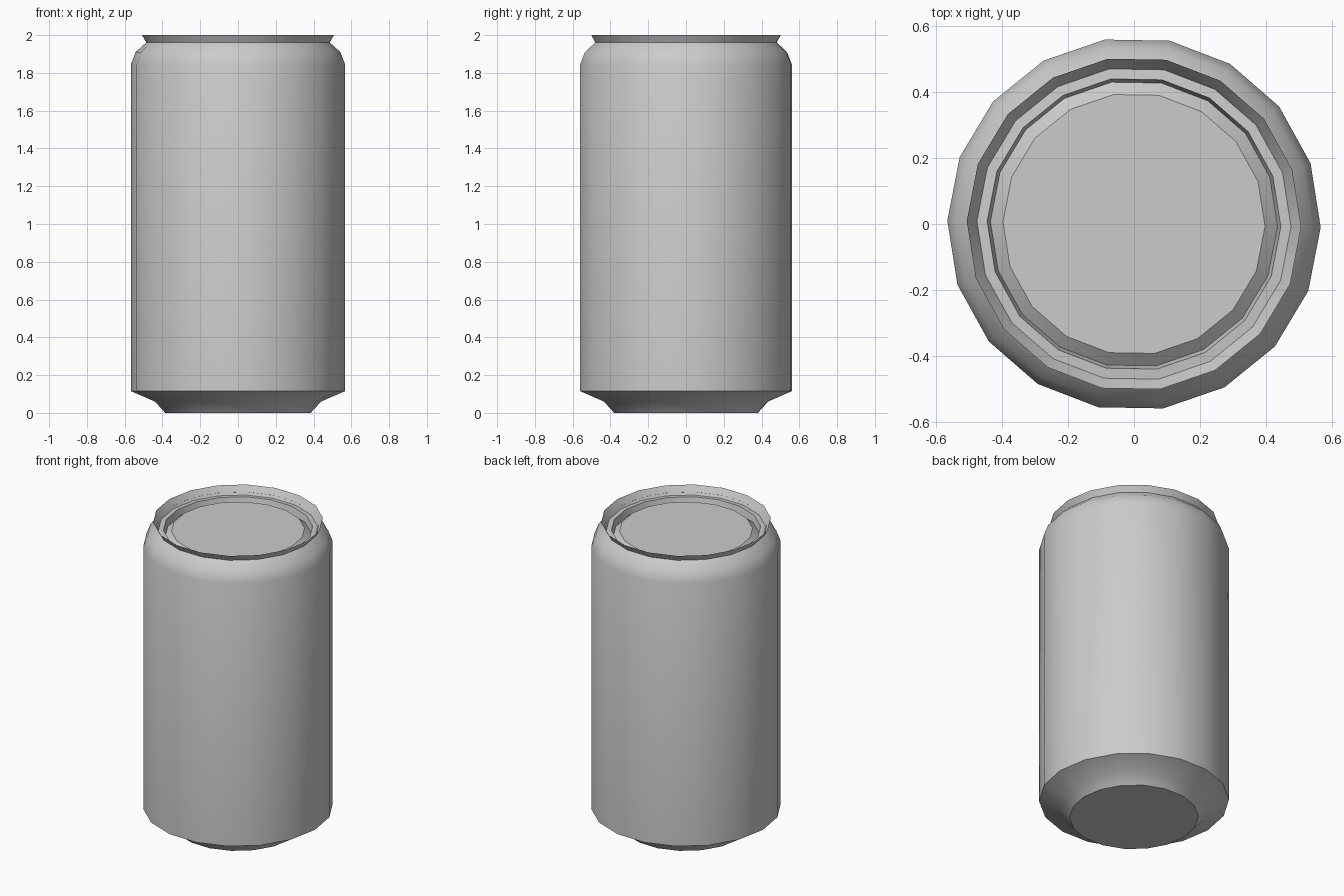
import bpy, bmesh, math

SIDES = 18
TURN = math.radians(-1)

# Start without the default cube
cube = bpy.data.objects.get("Cube")
if cube:
    bpy.data.objects.remove(cube, do_unlink=True)

# One plain metal colour
metal = bpy.data.materials.new("grey_metal")
metal.use_nodes = True
metal.diffuse_color = (0.6, 0.6, 0.6, 1)
metal.node_tree.nodes["Principled BSDF"].inputs["Base Color"].default_value = (0.6, 0.6, 0.6, 1)


def lathe(name, profile, cap_start=False, cap_end=False):
    """Spin (radius, height) points round z into an 18-sided shell."""
    bm = bmesh.new()
    rings = []
    for r, z in profile:
        angles = [TURN + math.tau * k / SIDES for k in range(SIDES)]
        rings.append([bm.verts.new((r * math.cos(a), r * math.sin(a), z)) for a in angles])
    for low, high in zip(rings, rings[1:]):
        for k in range(SIDES):
            n = (k + 1) % SIDES
            bm.faces.new((low[k], low[n], high[n], high[k]))
    if cap_start:
        bm.faces.new(rings[0][::-1])
    if cap_end:
        bm.faces.new(rings[-1])
    mesh = bpy.data.meshes.new(name)
    bm.to_mesh(mesh)
    bm.free()
    mesh.materials.append(metal)
    obj = bpy.data.objects.new(name, mesh)
    bpy.context.collection.objects.link(obj)
    bpy.ops.object.select_all(action='DESELECT')
    obj.select_set(True)
    bpy.context.view_layer.objects.active = obj
    bpy.ops.object.shade_smooth_by_angle(angle=math.radians(32))
    return obj


# Body: flat base, tapered foot, straight wall and rounded shoulder
lathe("can_body", [(0.385, 0.0), (0.44, 0.06), (0.567, 0.115), (0.567, 1.845),
                   (0.542, 1.91), (0.485, 1.962)], cap_start=True)

# Rim: thin lip flaring outwards, then falling to an inner ledge
lathe("rim", [(0.485, 1.962), (0.508, 2.0), (0.477, 1.945), (0.446, 1.948)])

# Lid: narrow groove around a slightly raised flat disc
lathe("lid", [(0.446, 1.948), (0.436, 1.905), (0.398, 1.937)], cap_end=True)
